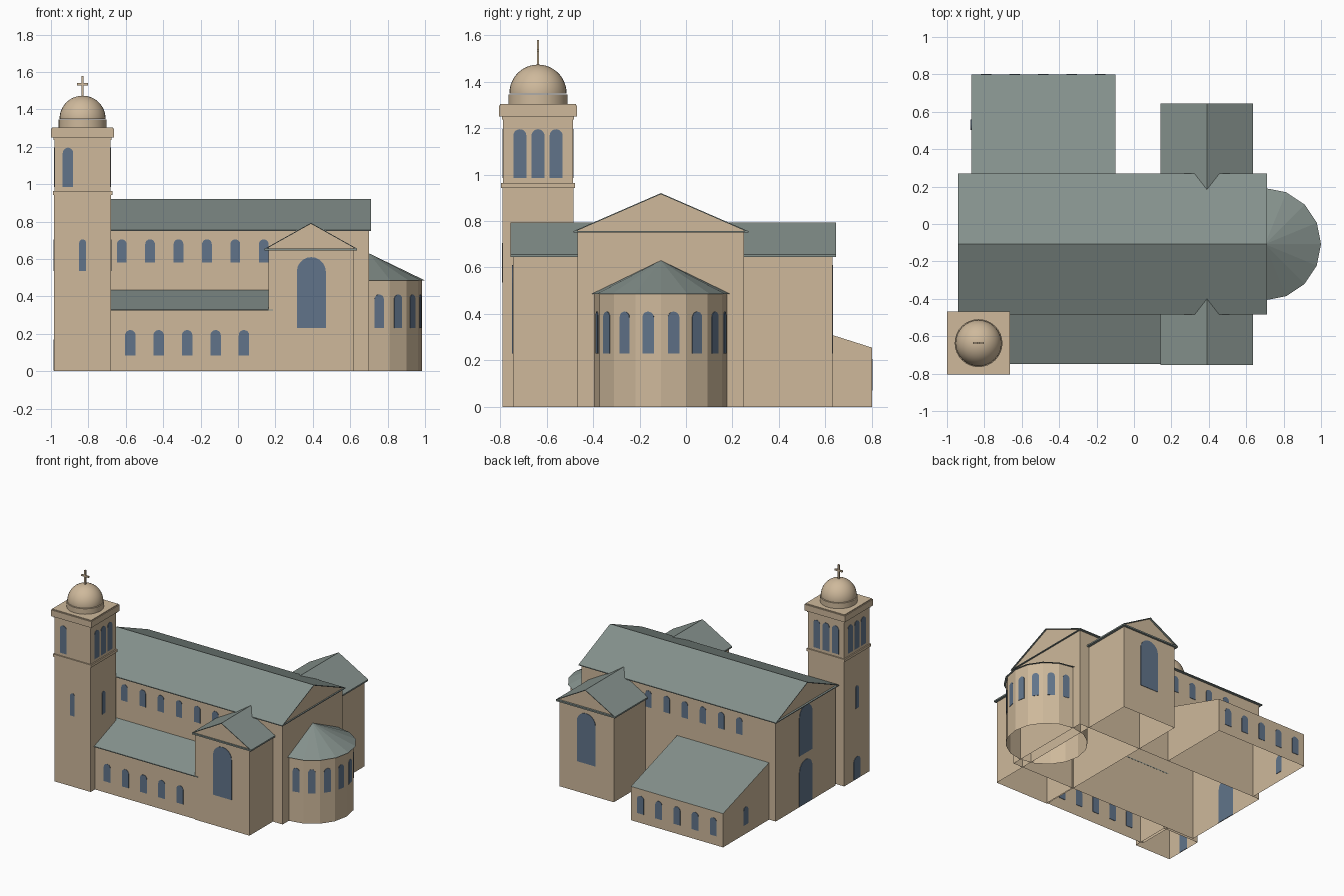
import bpy, bmesh, math
from mathutils import Matrix, Vector

cube = bpy.data.objects.get("Cube")
if cube:
    bpy.data.objects.remove(cube, do_unlink=True)


def material(name, rgb):
    m = bpy.data.materials.new(name)
    m.use_nodes = True
    m.diffuse_color = (*rgb, 1)
    m.node_tree.nodes["Principled BSDF"].inputs["Base Color"].default_value = (*rgb, 1)
    return m


STONE = material("warm stone", (0.62, 0.485, 0.33))
ROOF = material("grey green roof", (0.235, 0.285, 0.265))
GLASS = material("dark blue glass", (0.12, 0.175, 0.255))


def finish(name, bm, mats, rule=None):
    bmesh.ops.recalc_face_normals(bm, faces=bm.faces[:])
    if rule:
        for f in bm.faces:
            f.material_index = rule(f)
    me = bpy.data.meshes.new(name)
    bm.to_mesh(me)
    bm.free()
    for m in mats:
        me.materials.append(m)
    ob = bpy.data.objects.new(name, me)
    bpy.context.collection.objects.link(ob)
    return ob


def prism(name, profile, axis, a, b, mats, rule=None):
    """Extrude a (side, height) profile along an axis; ground faces stay open."""
    bm = bmesh.new()

    def ring(t):
        return [bm.verts.new((t, u, z) if axis == "x" else (u, t, z)) for u, z in profile]
    r, s = ring(a), ring(b)
    bm.faces.new(r)
    bm.faces.new(s[::-1])
    n = len(profile)
    for i in range(n):
        j = (i + 1) % n
        if profile[i][1] or profile[j][1]:
            bm.faces.new((r[i], r[j], s[j], s[i]))
    return finish(name, bm, mats, rule)


def box(name, x0, x1, y0, y1, z0, z1, mat=STONE):
    return prism(name, [(y0, z0), (y0, z1), (y1, z1), (y1, z0)], "x", x0, x1, [mat])


def gabled(name, axis, mid, half, wall, roof_half, roof, eave, ridge, lip):
    """Gabled hall: open-bottomed walls, thin pitched roof and eave plate."""
    slope = (ridge - eave) / roof_half
    top, t = ridge - slope * half, 0.005
    prism(name + "_walls", [(mid - half, 0), (mid - half, top - t), (mid, ridge - t),
                            (mid + half, top - t), (mid + half, 0)], axis, *wall, [STONE])
    l, r = mid - roof_half, mid + roof_half
    prism(name + "_roof", [(l, eave), (mid, ridge), (r, eave),
                           (r, eave - t), (mid, ridge - t), (l, eave - t)], axis, *roof, [ROOF])
    prism(name + "_eave_plate", [(l, eave - lip), (l, eave), (r, eave), (r, eave - lip)],
          axis, *roof, [ROOF])


def window(name, x, y, z0, z1, width, angle):
    """Round-headed pane whose outward direction is angle, in degrees."""
    bm = bmesh.new()
    h = width / 2
    outline = [(-h, z0), (h, z0)]
    outline += [(h * math.cos(math.pi * i / 10), z1 - h + h * math.sin(math.pi * i / 10))
                for i in range(11)]
    f = bm.faces.new([bm.verts.new((-0.003, u, z)) for u, z in outline])
    ext = bmesh.ops.extrude_face_region(bm, geom=[f])
    moved = [v for v in ext["geom"] if isinstance(v, bmesh.types.BMVert)]
    bmesh.ops.translate(bm, vec=Vector((0.006, 0, 0)), verts=moved)
    bm.transform(Matrix.Translation((x, y, 0)) @ Matrix.Rotation(math.radians(angle), 4, "Z"))
    return finish(name, bm, [GLASS])


def round_part(name, x, y, z0, z1, r0, r1, sides, mat, fill="NGON"):
    bpy.ops.mesh.primitive_cone_add(vertices=sides, radius1=r0, radius2=r1, depth=z1 - z0,
                                    end_fill_type=fill, location=(x, y, (z0 + z1) / 2))
    ob = bpy.context.object
    ob.name = name
    ob.data.materials.append(mat)
    return ob


SOUTH, EAST, NORTH, WEST = -90, 0, 90, 180
MID = -0.108   # centre line of the nave

# Nave and crossing transept
gabled("nave", "x", MID, 0.358, (-0.925, 0.70), 0.377, (-0.94, 0.71), 0.756, 0.92, 0.006)
gabled("transept", "y", 0.39, 0.228, (-0.745, 0.63), 0.247, (-0.755, 0.645), 0.655, 0.793, 0.011)
for i in range(6):
    x = -0.622 + 0.152 * i
    window("clerestory_window_south", x, MID - 0.358, 0.58, 0.705, 0.052, SOUTH)
    window("clerestory_window_north", x, MID + 0.358, 0.58, 0.705, 0.052, NORTH)
window("transept_window_south", 0.392, -0.745, 0.23, 0.61, 0.155, SOUTH)
window("transept_window_north", 0.392, 0.63, 0.23, 0.61, 0.155, NORTH)
window("west_window", -0.925, MID, 0.385, 0.75, 0.155, WEST)
window("west_door", -0.925, MID, 0.003, 0.335, 0.155, WEST)

# South aisle with lean-to roof
prism("aisle_walls", [(-0.738, 0), (-0.738, 0.327), (-0.46, 0.43), (-0.46, 0)],
      "x", -0.70, 0.17, [STONE])
prism("aisle_roof", [(-0.748, 0.33), (-0.46, 0.437), (-0.46, 0.431), (-0.748, 0.324)],
      "x", -0.70, 0.187, [ROOF])
for i in range(5):
    window("aisle_window", -0.576 + 0.152 * i, -0.738, 0.085, 0.22, 0.056, SOUTH)

# North annex with lean-to roof
prism("annex", [(0.25, 0), (0.25, 0.43), (0.80, 0.255), (0.80, 0)], "x", -0.87, -0.10,
      [STONE, ROOF], lambda f: int(f.normal.z > 0.5))
for i in range(5):
    window("annex_window_north", -0.789 + 0.152 * i, 0.80, 0.07, 0.205, 0.056, NORTH)
window("annex_window_west", -0.87, 0.53, 0.07, 0.205, 0.056, WEST)

# Apse
round_part("apse_wall", 0.70, MID, 0, 0.485, 0.285, 0.285, 16, STONE, "NOTHING")
round_part("apse_roof", 0.70, MID, 0.485, 0.63, 0.30, 0, 16, ROOF)
apothem = 0.285 * math.cos(math.pi / 16)
for i in range(8):
    a = -78.75 + 22.5 * i
    window("apse_window", 0.70 + apothem * math.cos(math.radians(a)),
           MID + apothem * math.sin(math.radians(a)), 0.23, 0.41, 0.05, a)

# Bell tower
TX, TY = -0.831, -0.637


def tower_block(name, half, z0, z1):
    box(name, TX - half, TX + half, TY - half, TY + half, z0, z1)


tower_block("tower_shaft", 0.152, 0, 0.945)
tower_block("tower_string_course", 0.159, 0.943, 0.963)
tower_block("tower_belfry", 0.150, 0.963, 1.25)
tower_block("tower_collar", 0.155, 1.237, 1.25)
tower_block("tower_cornice", 0.168, 1.25, 1.297)
tower_block("tower_cornice_cap", 0.163, 1.297, 1.304)

# Bell openings: three per side, a single one on the front
for angle in (SOUTH, EAST, NORTH, WEST):
    c, s = round(math.cos(math.radians(angle))), round(math.sin(math.radians(angle)))
    for k in (-1, 0, 1):
        if angle == SOUTH and k > -1:
            continue
        off = 0.078 * k
        window("belfry_window", TX + 0.150 * c - off * s, TY + 0.150 * s + off * c,
               0.985, 1.195, 0.056, angle)
    if angle != NORTH:
        window("tower_slit", TX + 0.152 * c, TY + 0.152 * s, 0.535, 0.705, 0.036, angle)
window("tower_door", TX - 0.152, TY, 0.003, 0.17, 0.08, WEST)

# Dome and cross
drum = round_part("dome_drum", TX, TY, 1.304, 1.345, 0.128, 0.128, 32, STONE)
bm = bmesh.new()
bmesh.ops.create_uvsphere(bm, u_segments=32, v_segments=24, radius=0.123)
bmesh.ops.bisect_plane(bm, geom=bm.verts[:] + bm.edges[:] + bm.faces[:], plane_co=(0, 0, -0.002),
                       plane_no=(0, 0, 1), clear_inner=True)
bm.transform(Matrix.Translation((TX, TY, 1.35)))
dome = finish("dome", bm, [STONE])
for ob in (drum, dome):
    bpy.ops.object.select_all(action="DESELECT")
    ob.select_set(True)
    bpy.context.view_layer.objects.active = ob
    bpy.ops.object.shade_smooth_by_angle()
box("cross_post", TX - 0.006, TX + 0.006, TY - 0.005, TY + 0.005, 1.465, 1.578)
box("cross_bar", TX - 0.03, TX + 0.03, TY - 0.005, TY + 0.005, 1.528, 1.54)
